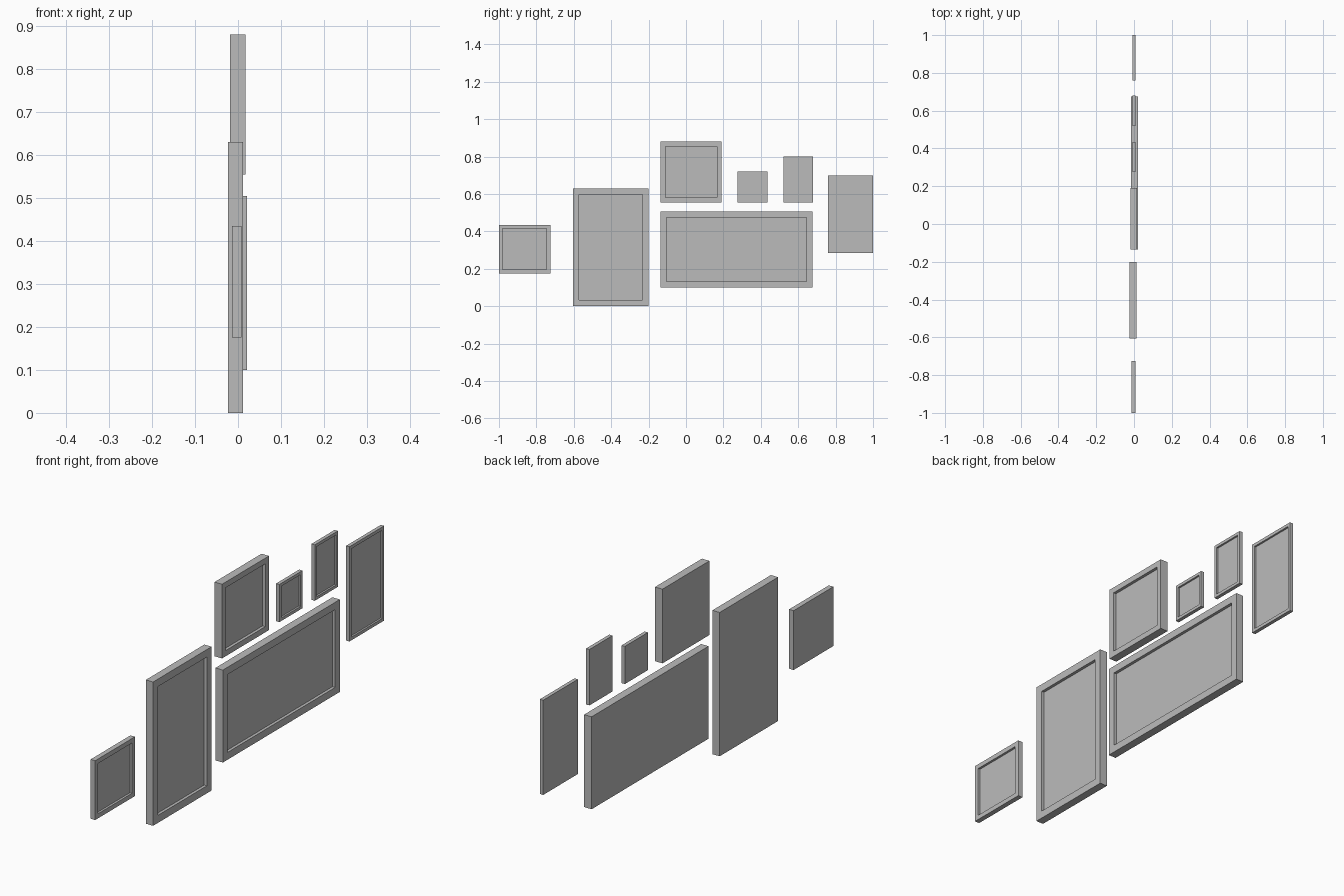
import bpy
import bmesh
from mathutils import Vector

cube = bpy.data.objects.get("Cube")
if cube:
    bpy.data.objects.remove(cube, do_unlink=True)

# One plain grey for the whole set
grey = bpy.data.materials.new("plain_grey")
grey.use_nodes = True
colour = (0.5, 0.5, 0.5, 1)
grey.diffuse_color = colour
grey.node_tree.nodes["Principled BSDF"].inputs["Base Color"].default_value = colour


def picture_frame(name, x, y, z, border, depth):
    """Block spanning the x, y, z ranges, with a recessed panel facing +x."""
    low, high = (Vector(p) for p in zip(x, y, z))
    bm = bmesh.new()
    bmesh.ops.create_cube(bm, size=1)
    bmesh.ops.scale(bm, vec=high - low, verts=bm.verts)
    bmesh.ops.translate(bm, vec=(low + high) / 2, verts=bm.verts)
    bm.normal_update()
    panel = [f for f in bm.faces if f.normal.x > 0.9]

    # Flat border, then the straight inner lip
    bmesh.ops.inset_region(bm, faces=panel, thickness=border, use_even_offset=True)
    walls = bmesh.ops.extrude_face_region(bm, geom=panel)
    inner = [v for v in walls["geom"] if isinstance(v, bmesh.types.BMVert)]
    bmesh.ops.delete(bm, geom=panel, context="FACES")
    bmesh.ops.translate(bm, vec=(-depth, 0, 0), verts=inner)
    bmesh.ops.recalc_face_normals(bm, faces=bm.faces)

    mesh = bpy.data.meshes.new(name)
    bm.to_mesh(mesh)
    bm.free()
    mesh.materials.append(grey)
    bpy.context.collection.objects.link(bpy.data.objects.new(name, mesh))


# Wall arrangement: name, x range, y range, z range, border, recess
thin = (-0.008, 0.008)
picture_frame("small_square_frame", (-0.014, 0.008), (-1, -0.725), (0.175, 0.435), 0.02, 0.01)
picture_frame("tall_frame", (-0.023, 0.012), (-0.605, -0.2), (0, 0.63), 0.033, 0.013)
picture_frame("large_square_frame", (-0.019, 0.017), (-0.135, 0.19), (0.555, 0.88), 0.025, 0.013)
picture_frame("wide_frame", (-0.015, 0.021), (-0.135, 0.675), (0.1, 0.505), 0.032, 0.013)
picture_frame("tiny_square_frame", thin, (0.275, 0.435), (0.555, 0.72), 0.013, 0.008)
picture_frame("small_upright_frame", thin, (0.52, 0.68), (0.555, 0.8), 0.013, 0.008)
picture_frame("end_upright_frame", thin, (0.76, 1), (0.285, 0.7), 0.014, 0.008)
